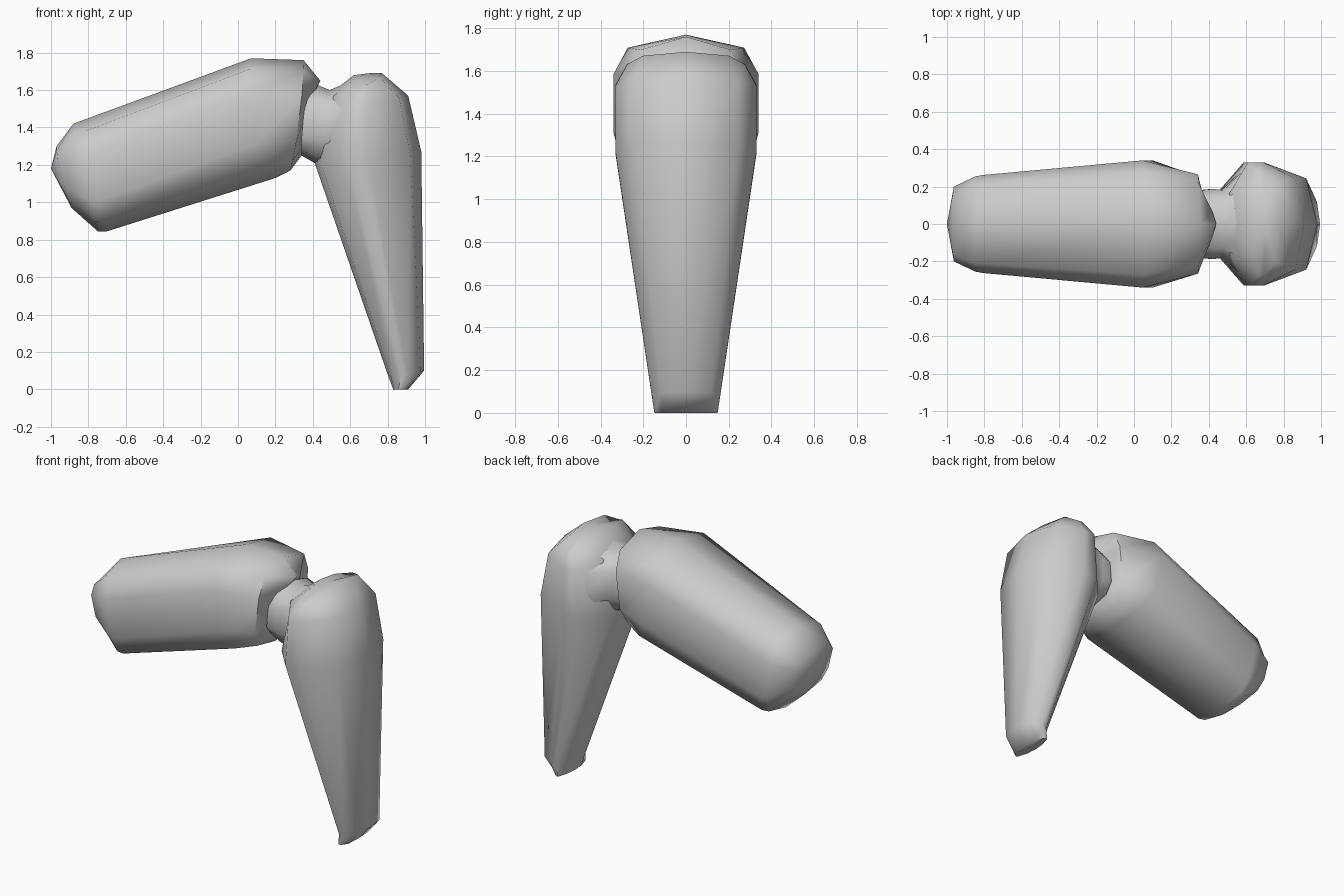
import bpy, bmesh, math
from mathutils import Vector

if "Cube" in bpy.data.objects:
    bpy.data.objects.remove(bpy.data.objects["Cube"])

grey = bpy.data.materials.new("plain_grey")
grey.use_nodes = True
grey.diffuse_color = (0.6, 0.6, 0.6, 1)
grey.node_tree.nodes["Principled BSDF"].inputs["Base Color"].default_value = (0.6, 0.6, 0.6, 1)


def section(*points):
    """Mirrored rounded section as (across y, along a-b) pairs."""
    half = [(0, 1), *points, (0, -1)]
    return half + [(-u, v) for u, v in half[-2:0:-1]]


def limb(name, rings, profile, start, end):
    """Loft rings given as (point a, middle, point b, half width), capped by poles."""
    bm = bmesh.new()
    loops = []
    for a, mid, b, width in rings:
        a, mid, b = Vector(a), Vector(mid), Vector(b)
        loop = []
        for u, v in profile:
            p = mid + v * (a - b) / 2 + v * v * ((a + b) / 2 - mid)
            loop.append(bm.verts.new((p.x, u * width, p.y)))
        loops.append(loop)
    n = len(profile)
    for low, high in zip(loops, loops[1:]):
        for i in range(n):
            j = (i + 1) % n
            bm.faces.new((low[i], low[j], high[j], high[i]))
    for loop, pole in ((loops[0], start), (loops[-1], end)):
        tip = bm.verts.new((pole[0], 0, pole[1]))
        for i in range(n):
            bm.faces.new((loop[i], loop[(i + 1) % n], tip))
    bmesh.ops.recalc_face_normals(bm, faces=bm.faces)
    mesh = bpy.data.meshes.new(name)
    bm.to_mesh(mesh)
    bm.free()
    mesh.materials.append(grey)
    obj = bpy.data.objects.new(name, mesh)
    bpy.context.collection.objects.link(obj)
    bpy.ops.object.select_all(action="DESELECT")
    obj.select_set(True)
    bpy.context.view_layer.objects.active = obj
    bpy.ops.object.shade_smooth_by_angle(angle=math.radians(55))


# Thick upper segment, lofted along its slope
limb("upper_leg", [
    ((-0.97, 1.30), (-0.95, 1.16), (-0.89, 0.97), 0.20),
    ((-0.88, 1.42), (-0.82, 1.13), (-0.75, 0.845), 0.255),
    ((-0.84, 1.435), (-0.78, 1.13), (-0.70, 0.845), 0.262),
    ((0.07, 1.77), (0.06, 1.45), (0.20, 1.13), 0.34),
    ((0.35, 1.76), (0.33, 1.45), (0.28, 1.17), 0.265),
    ((0.44, 1.65), (0.36, 1.45), (0.34, 1.25), 0.08),
], section((0.8, 0.81), (1, 0.42), (1, -0.42), (0.8, -0.81)), (-1.0, 1.18), (0.35, 1.45))

# Tapering lower segment, lofted upwards from the foot, narrower on its inner side
limb("lower_leg", [
    ((0.91, 0.0), (0.87, 0.0), (0.83, 0.0), 0.148),
    ((0.995, 0.10), (0.90, 0.08), (0.80, 0.08), 0.16),
    ((0.98, 1.27), (0.67, 1.22), (0.41, 1.21), 0.33),
    ((0.91, 1.57), (0.67, 1.53), (0.49, 1.58), 0.33),
    ((0.77, 1.69), (0.69, 1.63), (0.62, 1.68), 0.275),
], section((0.74, 0.82), (1, 0.08), (1, -0.3), (0.5, -0.86)), (0.87, 0.0), (0.70, 1.69))

# Short neck flaring into the lower segment
limb("knee_joint", [
    ((0.37, 1.60), (0.345, 1.42), (0.34, 1.25), 0.18),
    ((0.43, 1.625), (0.42, 1.42), (0.41, 1.21), 0.188),
    ((0.49, 1.60), (0.47, 1.42), (0.46, 1.18), 0.18),
    ((0.63, 1.66), (0.62, 1.38), (0.61, 1.10), 0.325),
], section((0.7, 0.82), (1, 0.4), (1, -0.4), (0.7, -0.82)), (0.35, 1.42), (0.62, 1.42))
